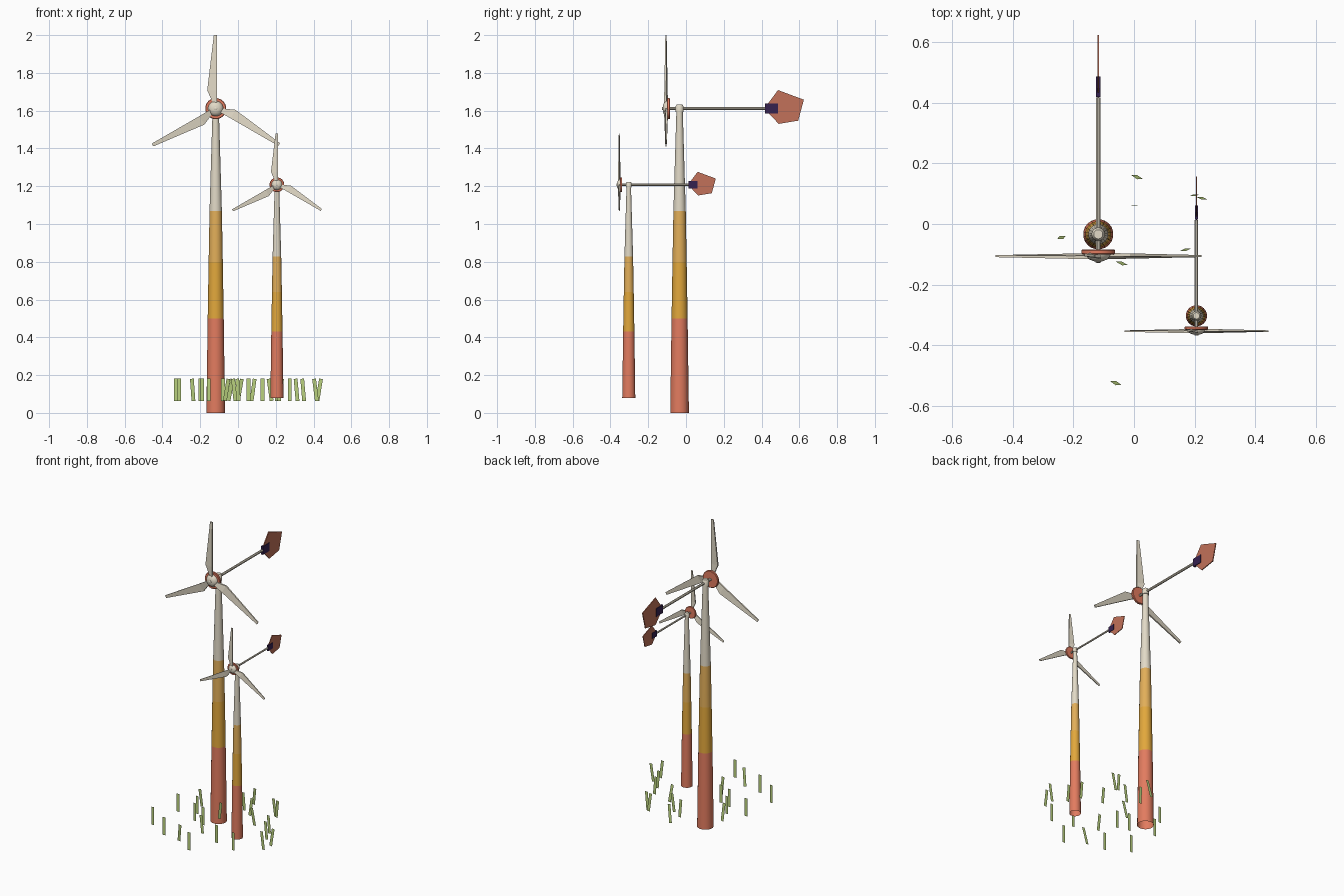
import bpy, bmesh, math, random
from mathutils import Matrix, Vector

if "Cube" in bpy.data.objects:
    bpy.data.objects.remove(bpy.data.objects["Cube"])

random.seed(4)


def material(name, rgb):
    m = bpy.data.materials.new(name)
    m.diffuse_color = (*rgb, 1)
    m.use_nodes = True
    m.node_tree.nodes["Principled BSDF"].inputs["Base Color"].default_value = m.diffuse_color
    return m


RED = material("terracotta", (.76, .20, .115))
GOLD = material("golden yellow", (.76, .39, .045))
PALE = material("pale gold", (.76, .425, .10))
WHITE = material("warm white", (.76, .70, .57))
VANE = material("dull terracotta", (.54, .165, .10))
PURPLE = material("dark purple", (.036, .015, .078))
GREEN = material("grass green", (.49, .64, .21))


def finish(bm, name, mats, place, smooth=False, recalc=True):
    """Turn a bmesh into a named object, moved by a matrix."""
    if recalc:
        bmesh.ops.recalc_face_normals(bm, faces=bm.faces[:])
    bm.transform(place)
    me = bpy.data.meshes.new(name)
    bm.to_mesh(me)
    bm.free()
    for m in mats:
        me.materials.append(m)
    ob = bpy.data.objects.new(name, me)
    bpy.context.collection.objects.link(ob)
    if smooth:
        bpy.ops.object.select_all(action='DESELECT')
        ob.select_set(True)
        bpy.context.view_layer.objects.active = ob
        bpy.ops.object.shade_smooth_by_angle(angle=math.radians(35))
    return ob


def lathe(name, profile, mats, place, sides=20, bands=None, open_base=False):
    """Turned shape about z from (radius, height) pairs."""
    bm = bmesh.new()
    rings = [[bm.verts.new((r * math.cos(2 * math.pi * (i + .5) / sides),
                            r * math.sin(2 * math.pi * (i + .5) / sides), h))
              for i in range(sides)] for r, h in profile]
    for k in range(len(rings) - 1):
        for i in range(sides):
            j = (i + 1) % sides
            f = bm.faces.new((rings[k][i], rings[k][j], rings[k + 1][j], rings[k + 1][i]))
            f.material_index = bands[k] if bands else 0
    if not open_base:
        bm.faces.new(rings[0][::-1])
    top = bm.faces.new(rings[-1])
    top.material_index = bands[-1] if bands else 0
    return finish(bm, name, mats, place, True)


def plate(name, outline, thick, mat, place):
    """Flat plate in the yz plane, centred on x = 0."""
    bm = bmesh.new()
    a = [bm.verts.new((-thick / 2, y, z)) for y, z in outline]
    b = [bm.verts.new((thick / 2, y, z)) for y, z in outline]
    n = len(a)
    bm.faces.new(a)
    bm.faces.new(b[::-1])
    for i in range(n):
        j = (i + 1) % n
        bm.faces.new((a[i], a[j], b[j], b[i]))
    return finish(bm, name, [mat], place)


def blade(name, place):
    """Flat tapered blade along +z, wide side at -x, pitched slightly."""
    # radius, trailing x, leading x, thickness, pitch offset
    stations = [(.03, -.016, .008, .012, .004), (.095, -.045, .007, .010, .004),
                (.387, -.010, .007, .007, .0)]
    bm = bmesh.new()
    rings = [[bm.verts.new(c) for c in
              ((x0, p - t / 2, r), (x1, -p - t / 2, r), (x1, -p + t / 2, r), (x0, p + t / 2, r))]
             for r, x0, x1, t, p in stations]
    for a, b in zip(rings, rings[1:]):
        for i in range(4):
            j = (i + 1) % 4
            bm.faces.new((a[i], a[j], b[j], b[i]))
    bm.faces.new(rings[0][::-1])
    bm.faces.new(rings[-1])
    return finish(bm, name, [WHITE], place)


HUB = 1.611
FORWARD = Matrix.Rotation(math.pi / 2, 4, 'X')      # local z becomes -y


def turbine(prefix, x, y, z, size):
    base = Matrix.Translation((x, y, z)) @ Matrix.Scale(size, 4)
    hub = base @ Matrix.Translation((0, 0, HUB))
    # tapering tower with painted bands, open underneath
    lathe(prefix + "_tower",
          [(.050, 0), (.043, .5), (.038, .8), (.033, 1.07), (.017, 1.60)],
          [RED, GOLD, PALE, WHITE], base, bands=[0, 1, 2, 3], open_base=True)
    # swivel cap on the tower
    lathe(prefix + "_swivel_cap", [(.022, 1.592), (.022, 1.622), (.015, 1.633)], [WHITE], base)
    # red rotor disc, white nose and its small centre cap
    axis = hub @ FORWARD
    lathe(prefix + "_rotor_disc", [(.053, .050), (.056, .053), (.056, .063), (.053, .066)], [RED], axis)
    lathe(prefix + "_nose", [(.041, .064), (.039, .072), (.030, .083), (.014, .089)], [WHITE], axis)
    lathe(prefix + "_nose_cap", [(.009, .087), (.009, .092), (.006, .094)], [WHITE], axis, 12)
    # tail boom running from the rotor to the vane
    lathe(prefix + "_tail_boom", [(.0085, -.452), (.0085, .05)], [WHITE], axis, 8)
    # clamp and pentagonal vane
    plate(prefix + "_vane_clamp", [(.453, -.027), (.521, -.027), (.521, .027), (.453, .027)],
          .014, PURPLE, hub)
    plate(prefix + "_tail_vane", [(.448, .0), (.521, .098), (.658, .047), (.628, -.064), (.525, -.081)],
          .006, VANE, hub)
    # three blades
    for k in range(3):
        blade(prefix + "_blade_%d" % (k + 1),
              hub @ Matrix.Translation((0, -.072, .002)) @ Matrix.Rotation(k * 2 * math.pi / 3, 4, 'Y'))


turbine("large", -.118, -.034, 0, 1)
turbine("small", .206, -.303, .08, .7)

# Scattered grass strips: x, y, sideways lean, forward lean (degrees)
GRASS = [(-.33, -.42, 0, 0), (-.312, -.18, 0, 0), (-.19, -.50, 0, 0), (-.24, -.045, -4, 5),
         (-.06, -.525, 9, 7), (.055, -.59, 0, 0), (-.20, -.14, 0, 0), (-.155, -.23, 0, 0),
         (0, .06, -4, 1), (.01, .155, 10, 7), (.17, -.085, -8, 4), (.20, .095, -6, 3),
         (.225, .085, 8, 4), (-.04, -.13, 10, 6), (.13, -.41, 0, 0), (.274, -.44, 0, 0),
         (.31, -.12, -5, 0), (.345, -.20, -5, 0), (.41, -.33, -7, 0), (.43, -.26, 9, 0),
         (-.08, -.25, 0, 0), (.08, .02, 8, 0), (-.02, -.35, -6, 0)]
bm = bmesh.new()
for x, y, side, fore in GRASS:
    w, h = .010, .059
    place = (Matrix.Translation((x, y, .122)) @ Matrix.Rotation(math.radians(fore), 4, 'X')
             @ Matrix.Rotation(math.radians(side), 4, 'Y'))
    bm.faces.new([bm.verts.new(place @ Vector((a, 0, b)))
                  for a, b in ((-w, -h), (w, -h), (w, h), (-w, h))])
finish(bm, "grass", [GREEN], Matrix.Identity(4), recalc=False)
